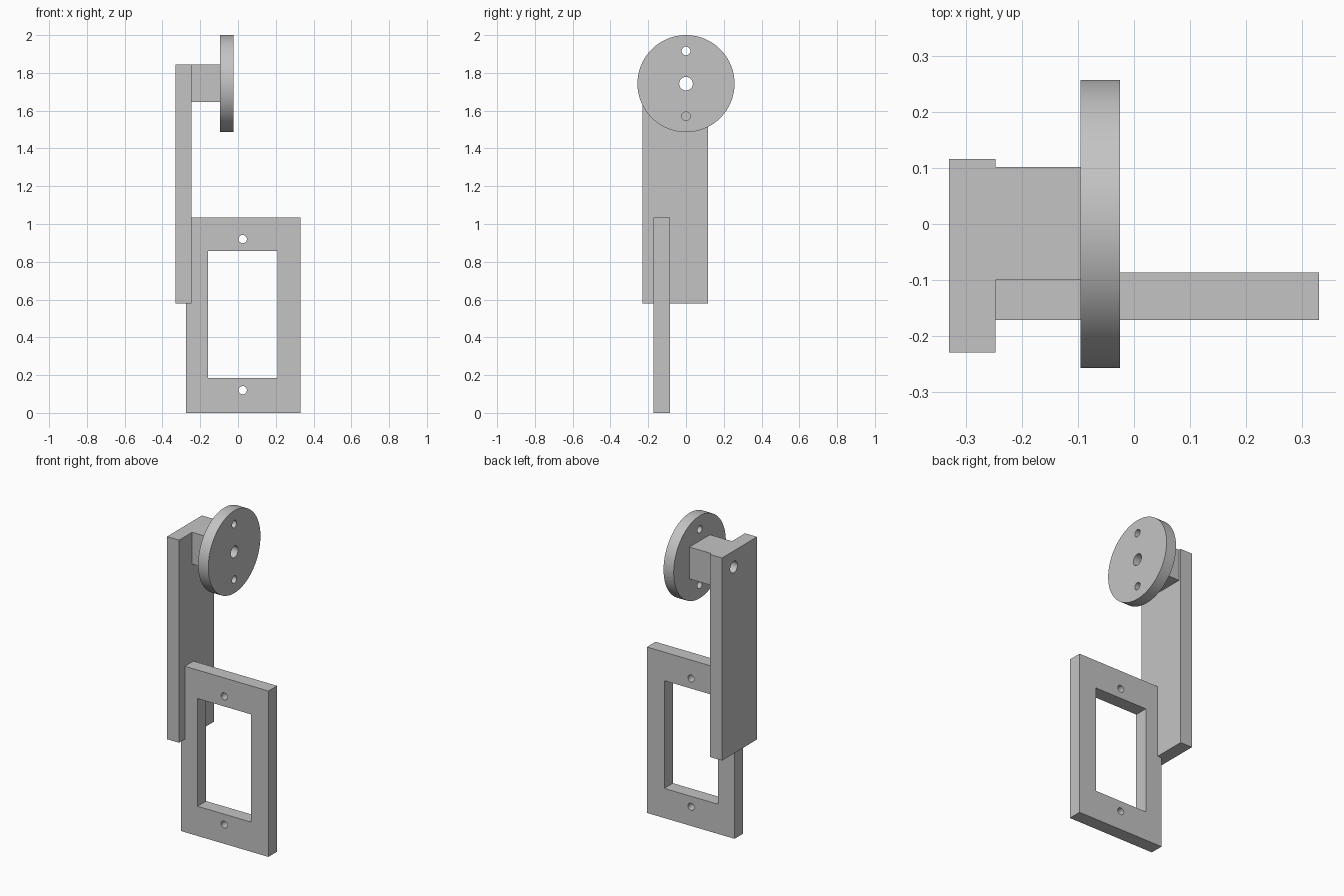
import bpy
import math

if "Cube" in bpy.data.objects:
    bpy.data.objects.remove(bpy.data.objects["Cube"], do_unlink=True)

grey = bpy.data.materials.new("plain grey")
grey.use_nodes = True
colour = (0.55, 0.55, 0.55, 1)
grey.diffuse_color = colour
grey.node_tree.nodes["Principled BSDF"].inputs["Base Color"].default_value = colour


def finish(name):
    obj = bpy.context.object
    obj.name = name
    obj.data.materials.append(grey)
    return obj


def box(name, x, y, z):
    """Box given by its (low, high) range on each axis."""
    spans = (x, y, z)
    bpy.ops.mesh.primitive_cube_add(size=1, location=[(a + b) / 2 for a, b in spans])
    obj = finish(name)
    obj.scale = [b - a for a, b in spans]
    bpy.ops.object.transform_apply(location=False, rotation=False, scale=True)
    return obj


def cylinder(name, axis, radius, depth, centre, sides=48):
    turn = (0, math.pi / 2, 0) if axis == "x" else (math.pi / 2, 0, 0)
    bpy.ops.mesh.primitive_cylinder_add(vertices=sides, radius=radius, depth=depth,
                                        location=centre, rotation=turn)
    return finish(name)


def cut(obj, cutter):
    """Subtract the cutter, then remove it."""
    cutter.hide_render = True
    mod = obj.modifiers.new("cut", "BOOLEAN")
    mod.operation = "DIFFERENCE"
    mod.solver = "EXACT"
    mod.object = cutter
    bpy.context.view_layer.objects.active = obj
    bpy.ops.object.modifier_apply(modifier=mod.name)
    bpy.data.objects.remove(cutter, do_unlink=True)


def smooth(obj):
    bpy.ops.object.select_all(action="DESELECT")
    obj.select_set(True)
    bpy.context.view_layer.objects.active = obj
    bpy.ops.object.shade_smooth_by_angle(angle=math.radians(30))


# Rectangular frame with its window and two screw holes
FRAME_Y = (-0.171, -0.086)
frame = box("frame", (-0.275, 0.33), FRAME_Y, (0, 1.035))
cut(frame, box("window_cutter", (-0.16, 0.21), (-0.3, 0.1), (0.185, 0.857)))
for z in (0.12, 0.92):
    cut(frame, cylinder("screw_cutter", "y", 0.022, 0.4, (0.025, -0.13, z), 32))

# Upright arm, spacer block and disc, sharing one axle hole
AXLE_Z = 1.743
arm = box("arm", (-0.33, -0.247), (-0.229, 0.116), (0.58, 1.844))
spacer = box("spacer_block", (-0.247, -0.095), (-0.1, 0.102), (1.645, 1.844))
disc = cylinder("disc", "x", 0.257, 0.07, (-0.06, 0, AXLE_Z), 96)
for part in (arm, spacer, disc):
    cut(part, cylinder("axle_cutter", "x", 0.036, 1, (-0.2, 0, AXLE_Z)))

# Pair of small holes in the disc
for side in (-1, 1):
    cut(disc, cylinder("pin_cutter", "x", 0.023, 0.2, (-0.06, 0, AXLE_Z + side * 0.173), 32))

for part in (frame, arm, spacer, disc):
    smooth(part)
